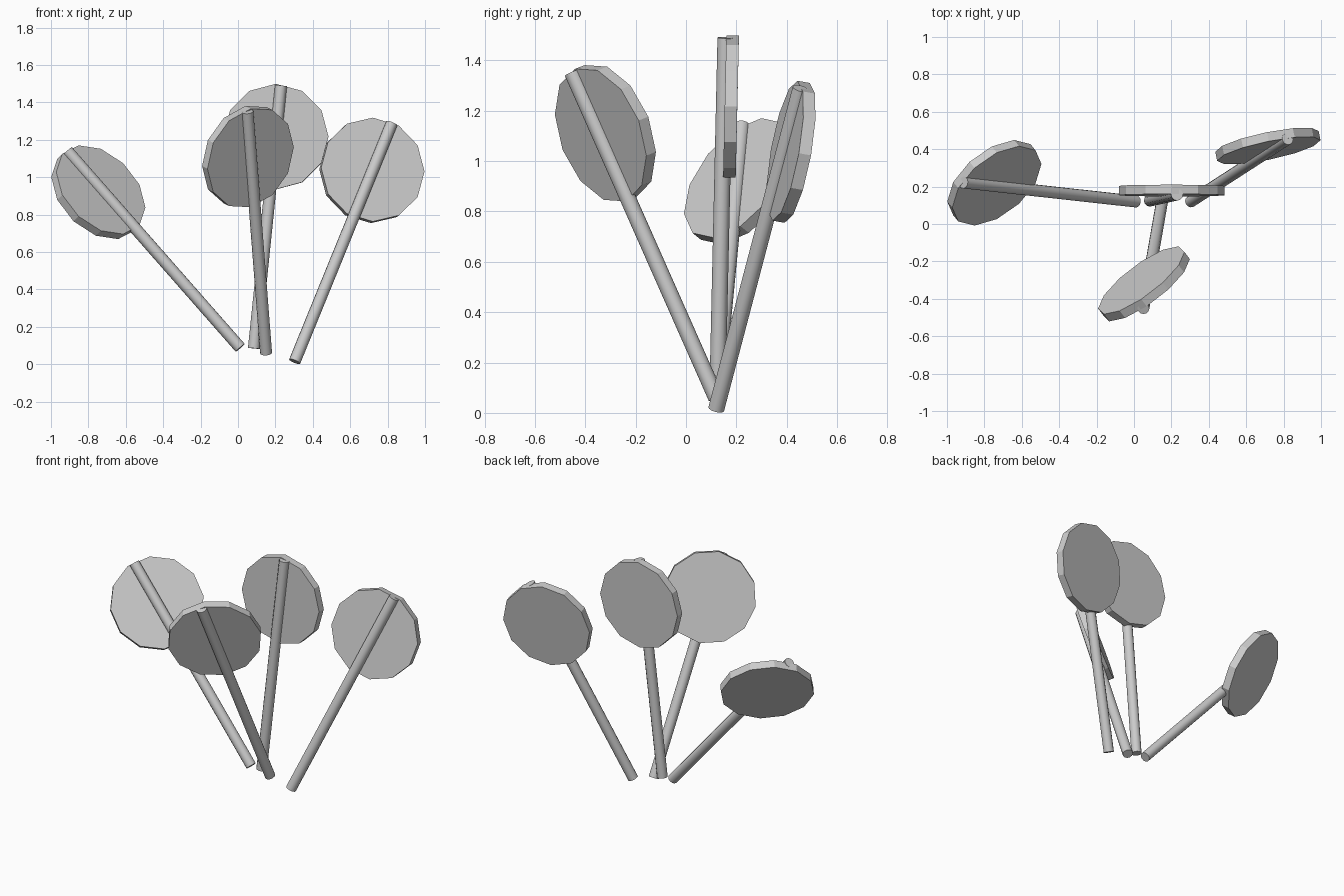
import bpy
from mathutils import Vector, Matrix

if "Cube" in bpy.data.objects:
    bpy.data.objects.remove(bpy.data.objects["Cube"])

STICK_R = 0.032
DISC_R, DISC_T = 0.282, 0.05
OFFSET = 0.028      # disc sits just behind the stick axis
INSET = 0.274       # disc centre distance below the stick's top end


def cylinder(name, centre, axis, radius, depth, sides):
    """Cylinder along an axis, with one rim corner pointing towards world x."""
    z = axis.normalized()
    x = Vector((1, 0, 0))
    x = (x - z * x.dot(z)).normalized()
    y = z.cross(x)
    bpy.ops.mesh.primitive_cylinder_add(vertices=sides, radius=radius, depth=depth)
    ob = bpy.context.object
    ob.name = name
    rot = Matrix((x, y, z)).transposed().to_4x4()
    # primitive's first corner lies on +y; 12 sides also puts one on +x
    ob.matrix_world = Matrix.Translation(centre) @ rot
    return ob


def lollipop(label, bottom, top, normal):
    bottom, top = Vector(bottom), Vector(top)
    d = (top - bottom).normalized()
    n = Vector(normal)
    n = (n - d * n.dot(d)).normalized()
    # stick
    stick = cylinder(label + "_stick", (bottom + top) / 2, d, STICK_R,
                     (top - bottom).length, 12)
    bpy.ops.object.shade_smooth_by_angle(angle=0.6)
    # flat faceted candy disc, in the plane of the stick
    cylinder(label + "_disc", top - d * INSET + n * OFFSET, n, DISC_R, DISC_T, 12)


# label, stick bottom, stick top, disc facing (away from the stick)
for args in (
    ("left", (0.012, 0.12, 0.088), (-0.912, 0.222, 1.14), (-0.535, 0.656, -0.531)),
    ("back", (0.085, 0.125, 0.085), (0.23, 0.157, 1.49), (0, 1, -0.025)),
    ("front", (0.15, 0.12, 0.06), (0.05, -0.452, 1.352), (-0.575, 0.765, 0.293)),
    ("right", (0.303, 0.12, 0.015), (0.822, 0.455, 1.288), (-0.2, 0.963, -0.175)),
):
    lollipop(*args)
